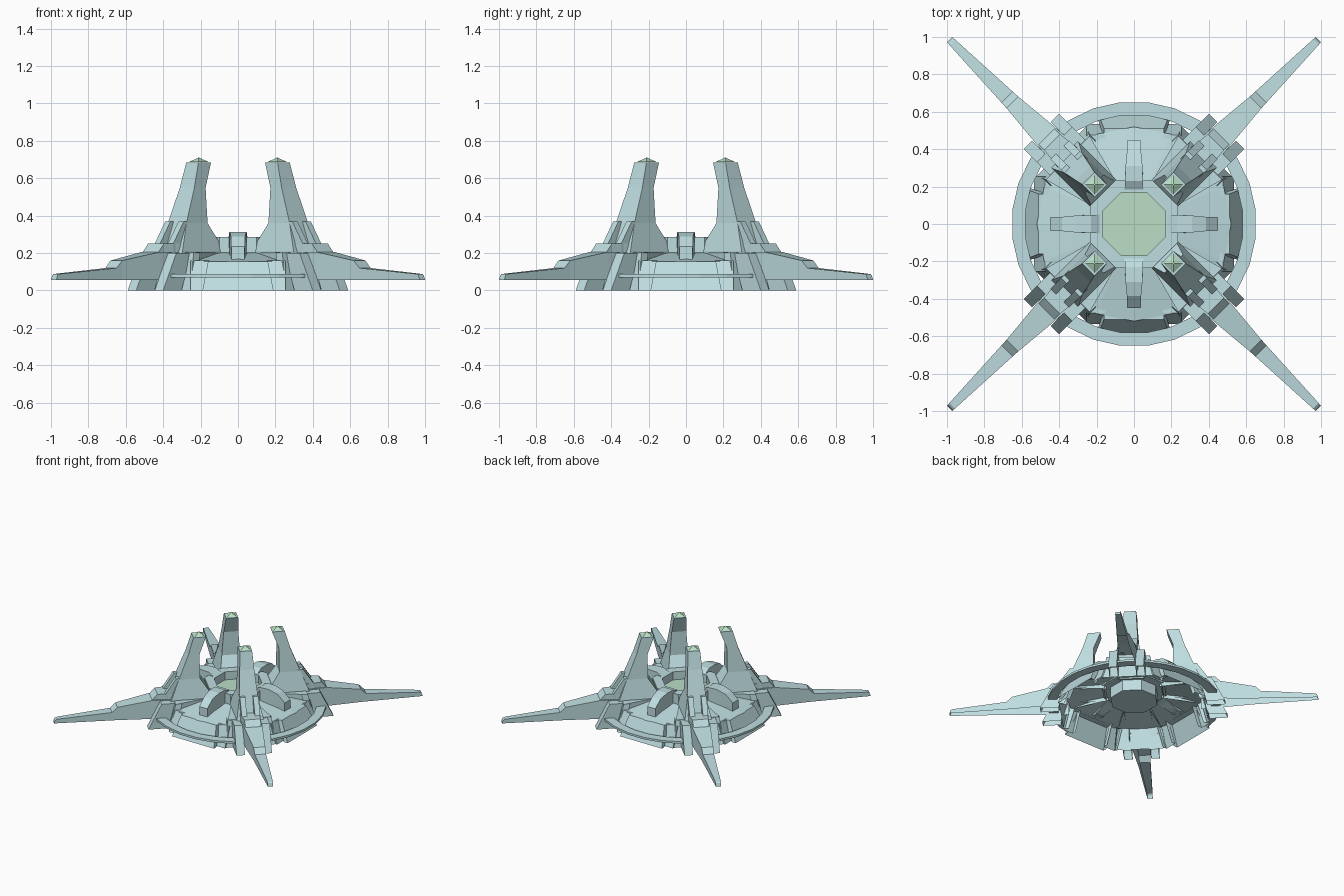
import bpy, bmesh, math
from mathutils import Matrix, Vector

if "Cube" in bpy.data.objects:
    bpy.data.objects.remove(bpy.data.objects["Cube"])


def material(name, rgb):
    m = bpy.data.materials.new(name)
    m.diffuse_color = (*rgb, 1)
    m.use_nodes = True
    m.node_tree.nodes["Principled BSDF"].inputs["Base Color"].default_value = m.diffuse_color
    return m


HULL = material("pale blue hull", (0.52, 0.725, 0.75))
GLOW = material("soft green", (0.49, 0.74, 0.56))
AXES = [math.radians(90 * k) for k in range(4)]
DIAGONALS = [a + math.pi / 4 for a in AXES]


def finish(name, bm, mat, recalc=True):
    if recalc:
        bmesh.ops.recalc_face_normals(bm, faces=bm.faces[:])
    mesh = bpy.data.meshes.new(name)
    bm.to_mesh(mesh)
    bm.free()
    mesh.materials.append(mat)
    ob = bpy.data.objects.new(name, mesh)
    bpy.context.collection.objects.link(ob)
    return ob


def loft(name, sections, angles, sides=(0,), mat=HULL, open_a=True,
         caps=(False, True)):
    """Sections (r_a, z_a, r_b, z_b, half_width) joined into a shell and
    repeated round the centre; open_a leaves the a side (inside) open."""
    bm = bmesh.new()
    s = sections[0]
    flip = abs(s[2] - s[0]) > abs(s[3] - s[1])

    def face(vs):
        bm.faces.new(vs[::-1] if flip else vs)

    for a in angles:
        rot = Matrix.Rotation(a, 3, 'Z')
        for c in sides:
            rows = []
            for ra, za, rb, zb, w in sections:
                corners = [(ra, c - w, za), (ra, c + w, za),
                           (rb, c + w, zb), (rb, c - w, zb)]
                rows.append([bm.verts.new(rot @ Vector(p)) for p in corners])
            for p, q in zip(rows, rows[1:]):
                for i in range(1 if open_a else 0, 4):
                    j = (i + 1) % 4
                    face([p[i], p[j], q[j], q[i]])
            if caps[0]:
                face(rows[0][::-1])
            if caps[1]:
                face(rows[-1])
    return finish(name, bm, mat, False)


def lathe(name, profile, n, offset=0.0, closed=True):
    """(radius, z) profile turned into an n-sided ring."""
    bm = bmesh.new()
    rows = []
    for k in range(n):
        a = 2 * math.pi * (k + offset) / n
        rows.append([bm.verts.new((r * math.cos(a), r * math.sin(a), z))
                     for r, z in profile])
    m = len(profile)
    for k in range(n):
        p, q = rows[k], rows[(k + 1) % n]
        for i in range(m if closed else m - 1):
            j = (i + 1) % m
            bm.faces.new((p[i], p[j], q[j], q[i]))
    return finish(name, bm, HULL, closed)


def octagon_plate(name, radius, z0, z1, mat):
    bm = bmesh.new()
    bmesh.ops.create_cone(bm, cap_ends=True, segments=8, radius1=radius,
                          radius2=radius, depth=z1 - z0,
                          matrix=Matrix.Translation((0, 0, (z0 + z1) / 2))
                          @ Matrix.Rotation(math.pi / 8, 4, 'Z'))
    return finish(name, bm, mat)


# Thin outer ring and shallow upper dish
lathe("outer_ring", [(0.585, 0.07), (0.655, 0.07), (0.655, 0.087),
                     (0.585, 0.087)], 28, 0.5)
lathe("upper_dish", [(0.24, 0.205), (0.52, 0.155)], 16, 0, False)

# Central hub: collar, sunken glowing floor, underside
lathe("hub_collar", [(0.182, 0.19), (0.255, 0.19), (0.255, 0.285),
                     (0.182, 0.285)], 8, 0.5)
octagon_plate("hub_underside", 0.184, 0.10, 0.21, HULL)
octagon_plate("hub_floor", 0.182, 0.211, 0.219, GLOW)

# Skirt panels on the four axes with set-back corner strips
loft("skirt_panel", [(0.55, 0, 0.585, 0, 0.19), (0.46, 0.155, 0.51, 0.155, 0.16)],
     AXES)
loft("skirt_corner", [(0.50, 0, 0.535, 0, 0.05), (0.44, 0.16, 0.475, 0.16, 0.05)],
     AXES, (-0.205, 0.205))

# Raised deck and sloping wall under each pylon
loft("pylon_deck", [(0.20, 0.17, 0.20, 0.205, 0.085),
                    (0.50, 0.15, 0.50, 0.205, 0.165)], DIAGONALS, caps=(False, False))
loft("deck_wall", [(0.51, 0, 0.55, 0, 0.19), (0.45, 0.204, 0.50, 0.204, 0.165)],
     DIAGONALS, caps=(False, False))

# Arched arms over the collar
loft("arch_arm", [(0.19, 0.20, 0.185, 0.285, 0.05),
                  (0.26, 0.20, 0.23, 0.31, 0.048),
                  (0.30, 0.19, 0.31, 0.312, 0.045),
                  (0.36, 0.17, 0.385, 0.29, 0.038),
                  (0.40, 0.16, 0.45, 0.235, 0.036),
                  (0.40, 0.155, 0.45, 0.16, 0.036)], AXES,
     open_a=False, caps=(True, True))

# Tall pylons with glowing pyramid tips
loft("pylon", [(0.22, 0.17, 0.54, 0.17, 0.10),
               (0.20, 0.21, 0.52, 0.21, 0.10),
               (0.30, 0.36, 0.46, 0.36, 0.07),
               (0.30, 0.55, 0.385, 0.55, 0.055),
               (0.25, 0.685, 0.345, 0.685, 0.046)], DIAGONALS, open_a=False)
loft("pylon_gem", [(0.260, 0.687, 0.334, 0.687, 0.037),
                   (0.295, 0.71, 0.299, 0.71, 0.002)], DIAGONALS, mat=GLOW,
     open_a=False)

# Shoulder fins and step behind each leg
loft("shoulder_fin", [(0.42, 0.20, 0.42, 0.37, 0.02),
                      (0.48, 0.20, 0.48, 0.37, 0.02),
                      (0.56, 0.20, 0.56, 0.25, 0.02)], DIAGONALS,
     (-0.05, 0.05), caps=(True, True))
loft("shoulder_step", [(0.50, 0.20, 0.50, 0.25, 0.075),
                       (0.62, 0.20, 0.62, 0.25, 0.06),
                       (0.66, 0.20, 0.66, 0.206, 0.06)], DIAGONALS,
     caps=(True, False))

# Flared feet on both sides of each leg, reaching the ground
loft("flared_foot", [(0.56, 0, 0.70, 0, 0.032), (0.49, 0.20, 0.60, 0.20, 0.032)],
     DIAGONALS, (-0.102, 0.102), open_a=False)

# Long tapering legs, hollow underneath
loft("leg", [(0.50, 0.055, 0.50, 0.206, 0.08),
             (0.66, 0.055, 0.66, 0.206, 0.068),
             (0.92, 0.055, 0.92, 0.16, 0.044),
             (0.96, 0.055, 0.96, 0.12, 0.042),
             (1.375, 0.055, 1.375, 0.088, 0.021),
             (1.394, 0.055, 1.385, 0.08, 0.020)], DIAGONALS)
